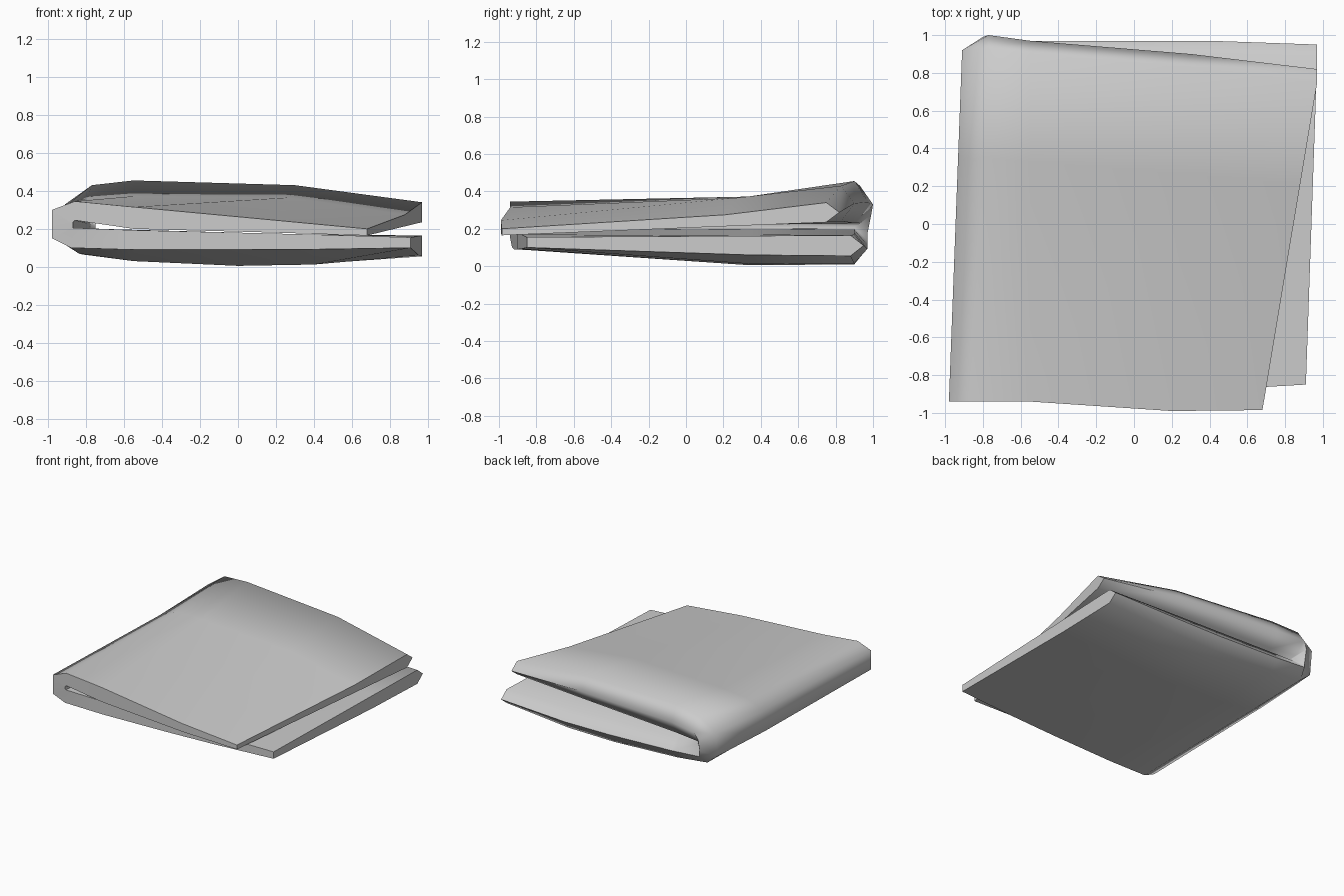
import bpy
import bmesh
from mathutils import Vector

default = bpy.data.objects.get("Cube")
if default:
    bpy.data.objects.remove(default, do_unlink=True)

cloth = bpy.data.materials.new("light grey cloth")
cloth.use_nodes = True
grey = (0.6, 0.6, 0.6, 1)
cloth.diffuse_color = grey
cloth.node_tree.nodes["Principled BSDF"].inputs["Base Color"].default_value = grey

# Stations along the cloth: lower flap, around the left fold, upper flap.
# Outer front xyz, outer middle z, outer back xyz, inner front z, inner back z
LOWER = [
    (.91, -.85, .10, .06, .97, .88, .055, .155, .165),
    (.4, -.88, .092, .012, .4, .9, .015, .17, .17),
    (0, -.9, .09, .005, 0, .9, .01, .18, .18),
    (-.55, -.92, .09, .03, -.55, .9, .035, .193, .195),
    (-.88, -.93, .1, .07, -.82, .9, .065, .205, .2),
]
FOLD = [
    (-.98, -.94, .15, .13, -.91, .9, .14, .215, .21),
    (-.98, -.94, .3, .3, -.91, .92, .33, .235, .22),
]
UPPER = [
    (-.86, -.94, .345, .36, -.77, .93, .43, .245, .23),
    (-.55, -.94, .315, .372, -.55, .9, .455, .2, .23),
    (.2, -.99, .245, .365, .3, .83, .43, .18, .24),
    (.68, -.985, .2, .275, .97, .75, .34, .165, .235),
]
MIDDLE = 0.69


def section(fx, fy, fz, mid_z, bx, by, bz, inner_fz, inner_bz):
    """Closed slab outline from front to back, with a rounded back edge."""
    front, back = Vector((fx, fy, fz)), Vector((bx, by, bz))
    middle = front.lerp(back, MIDDLE)
    middle.z = mid_z
    ridge = Vector((max(bx, -.8), by + .07, (bz + inner_bz) / 2))
    inner_back = Vector((max(bx, -.75), by, inner_bz))
    inner_front = Vector((max(fx, -.87), fy, inner_fz))
    inner_middle = inner_front.lerp(inner_back, MIDDLE)
    return [front, middle, back, ridge, inner_back, inner_middle, inner_front]


# Loft the outlines into one folded sheet
bm = bmesh.new()
rings = [[bm.verts.new(p) for p in section(*s)] for s in LOWER + FOLD + UPPER]
for a, b in zip(rings, rings[1:]):
    for i in range(len(a)):
        j = (i + 1) % len(a)
        bm.faces.new((a[i], a[j], b[j], b[i]))
bm.faces.new(rings[0])
bm.faces.new(rings[-1])
bmesh.ops.recalc_face_normals(bm, faces=bm.faces)

mesh = bpy.data.meshes.new("folded_cloth")
bm.to_mesh(mesh)
bm.free()
mesh.materials.append(cloth)
obj = bpy.data.objects.new("folded_cloth", mesh)
bpy.context.collection.objects.link(obj)

# Soft folds, crisp cut edges
bpy.context.view_layer.objects.active = obj
obj.select_set(True)
bpy.ops.object.shade_smooth_by_angle(angle=1.3)
